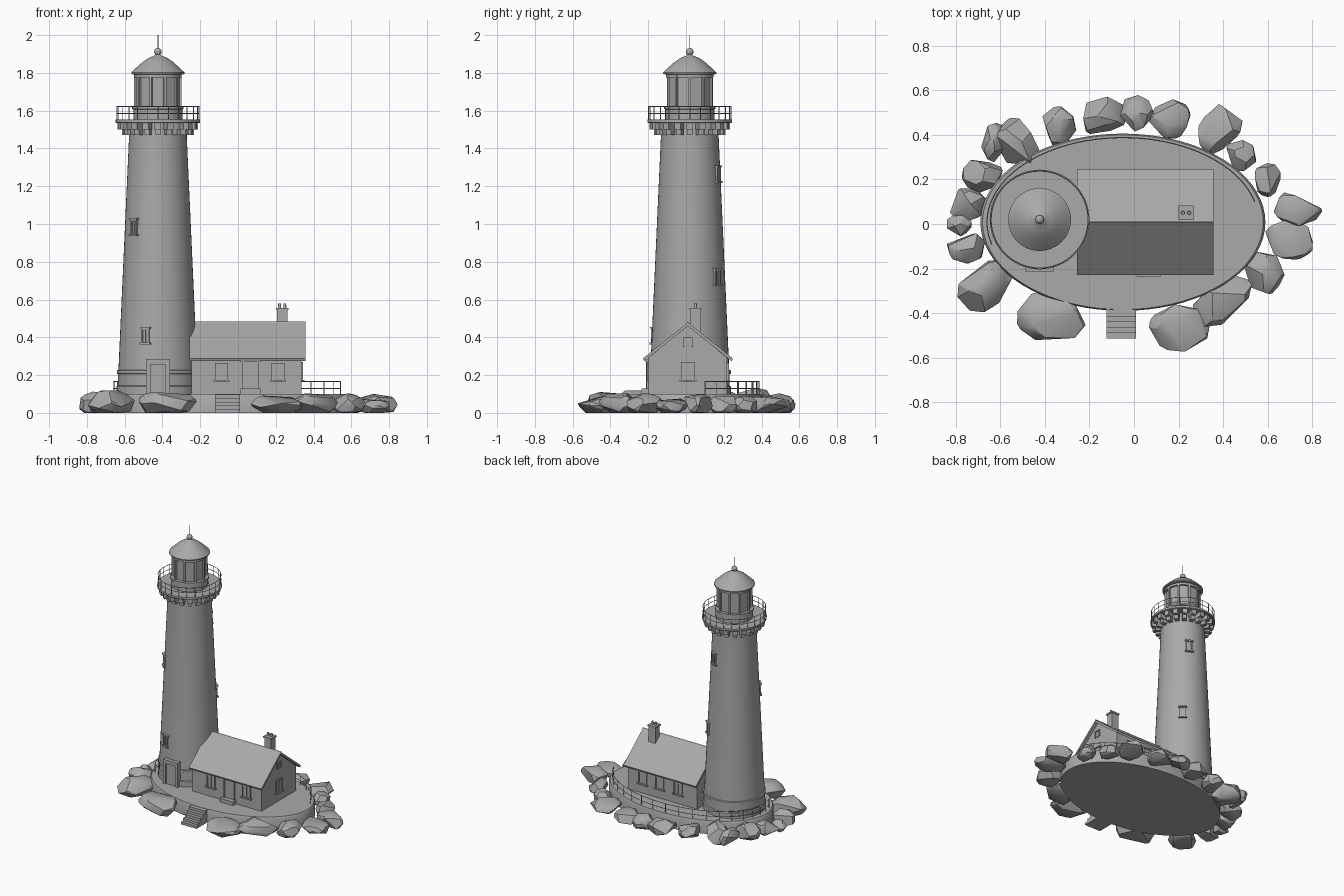
import bpy, bmesh, math, random
from mathutils import Vector, Matrix

if "Cube" in bpy.data.objects:
    bpy.data.objects.remove(bpy.data.objects["Cube"])

random.seed(4)
TX, TY = -0.424, 0.02           # tower axis
HX0, HX1, HY = -0.246, 0.336, 0.01  # house ends and centre line

grey = bpy.data.materials.new("stone_grey")
grey.diffuse_color = (0.4, 0.4, 0.4, 1)
grey.use_nodes = True
grey.node_tree.nodes["Principled BSDF"].inputs["Base Color"].default_value = grey.diffuse_color


def finish(name, bm, smooth=None):
    bmesh.ops.recalc_face_normals(bm, faces=bm.faces)
    me = bpy.data.meshes.new(name)
    bm.to_mesh(me)
    bm.free()
    me.materials.append(grey)
    ob = bpy.data.objects.new(name, me)
    bpy.context.collection.objects.link(ob)
    if smooth:
        bpy.ops.object.select_all(action='DESELECT')
        ob.select_set(True)
        bpy.context.view_layer.objects.active = ob
        bpy.ops.object.shade_smooth_by_angle(angle=math.radians(smooth))
    return ob


def add_box(bm, x0, x1, y0, y1, z0, z1, m=Matrix()):
    c = Matrix.Translation(((x0 + x1) / 2, (y0 + y1) / 2, (z0 + z1) / 2))
    s = Matrix.Diagonal((x1 - x0, y1 - y0, z1 - z0, 1))
    bmesh.ops.create_cube(bm, size=1, matrix=m @ c @ s)


def boxes(name, *dims, m=Matrix()):
    bm = bmesh.new()
    for d in dims:
        add_box(bm, *d, m=m)
    return finish(name, bm)


def lathe(name, profile, x=TX, y=TY, n=48, sx=1, sy=1, smooth=35):
    bm = bmesh.new()
    rings = [[bm.verts.new((x + sx * r * math.cos(math.tau * i / n),
                            y + sy * r * math.sin(math.tau * i / n), z))
              for i in range(n)] for r, z in profile]
    for a, b in zip(rings, rings[1:]):
        for i in range(n):
            j = (i + 1) % n
            bm.faces.new((a[i], a[j], b[j], b[i]))
    bm.faces.new(rings[0])
    bm.faces.new(rings[-1])
    return finish(name, bm, smooth)


def around(deg, x=TX, y=TY):
    # local +x points outward from the axis
    return Matrix.Translation((x, y, 0)) @ Matrix.Rotation(math.radians(deg), 4, 'Z')


def rod(name, pts, r, cyclic=False):
    cu = bpy.data.curves.new(name, 'CURVE')
    cu.dimensions = '3D'
    cu.bevel_depth, cu.bevel_resolution, cu.use_fill_caps = r, 0, True
    sp = cu.splines.new('POLY')
    sp.points.add(len(pts) - 1)
    for p, co in zip(sp.points, pts):
        p.co = (*co, 1)
    sp.use_cyclic_u = cyclic
    cu.materials.append(grey)
    bpy.context.collection.objects.link(bpy.data.objects.new(name, cu))


def railing(name, cx, cy, rx, ry, a0, a1, n, z0, z1, levels, r):
    closed = a1 - a0 >= 360
    def at(t, z):
        a = math.radians(a0 + (a1 - a0) * t)
        return (cx + rx * math.cos(a), cy + ry * math.sin(a), z)
    for i in range(n if closed else n + 1):
        rod(name + "_post", [at(i / n, z0), at(i / n, z1)], r)
    steps = 60
    for f in levels:
        rod(name + "_rail", [at(i / steps, z0 + f * (z1 - z0))
                             for i in range(steps if closed else steps + 1)], r, closed)


# Oval island platform, front steps and back fence
lathe("platform", [(1, 0), (1, 0.085), (0.985, 0.1)], -0.05, 0.008, 72, 0.64, 0.398)
boxes("front_steps", *[(-0.123, 0.01, -0.515 + 0.025 * i, -0.36, 0, 0.02 * (i + 1) - 0.002)
                       for i in range(5)])
railing("fence", -0.05, 0.008, 0.61, 0.38, 14, 195, 18, 0.09, 0.167, (0.5, 1), 0.0025)

# Tower shaft with two base bands
lathe("tower", [(0.218, 0.08), (0.218, 0.14), (0.211, 0.145), (0.211, 0.205), (0.217, 0.208),
                (0.217, 0.224), (0.209, 0.228), (0.153, 1.46), (0.153, 1.54)])

# Gallery corbels, deck and railing
bm = bmesh.new()
for i in range(20):
    m = around(18 * i)
    add_box(bm, 0.14, 0.213, -0.017, 0.017, 1.5, 1.538, m)
    add_box(bm, 0.14, 0.19, -0.014, 0.014, 1.47, 1.5, m)
finish("corbels", bm)
lathe("gallery_deck", [(0.15, 1.534), (0.22, 1.534), (0.224, 1.538), (0.224, 1.552), (0.15, 1.552)])
railing("gallery", TX, TY, 0.218, 0.218, 0, 360, 24, 1.55, 1.622, (0.5, 1), 0.0025)

# Lantern room
lathe("lantern_base", [(0.13, 1.55), (0.13, 1.607), (0.136, 1.609), (0.136, 1.622), (0.12, 1.622)])
lathe("lantern_glass", [(0.117, 1.61), (0.117, 1.8)], n=10, smooth=None)
bm = bmesh.new()
for i in range(10):
    add_box(bm, 0.11, 0.126, -0.006, 0.006, 1.615, 1.8, around(36 * i))
finish("lantern_mullions", bm)
lathe("lantern_top_ring", [(0.115, 1.775), (0.126, 1.775), (0.126, 1.8), (0.115, 1.8)])
lathe("lantern_roof", [(0.12, 1.79), (0.141, 1.794), (0.141, 1.802), (0.115, 1.827), (0.08, 1.858),
                       (0.05, 1.879), (0.02, 1.891), (0.01, 1.9)])
bm = bmesh.new()
bmesh.ops.create_uvsphere(bm, u_segments=16, v_segments=10, radius=0.02,
                          matrix=Matrix.Translation((TX, TY, 1.912)))
finish("roof_ball", bm, 60)
rod("spire", [(TX, TY, 1.92), (TX, TY, 2.0)], 0.002)


def window(name, m, w, z0, z1, sill=True):
    # frame of four bars, recessed pane, mullion and a wider sill; +x is outward
    h, t = w / 2, 0.008
    parts = [(-0.02, 0.003, -h, h, z0, z1),
             (-0.02, 0.009, -h, -h + t, z0, z1), (-0.02, 0.009, h - t, h, z0, z1),
             (-0.02, 0.009, -h, h, z1 - t, z1), (-0.02, 0.006, -0.003, 0.003, z0, z1)]
    if sill:
        parts.append((-0.02, 0.015, -h - 0.008, h + 0.008, z0 - 0.01, z0))
    boxes(name, *parts, m=m)


# Tower windows climbing in a spiral
for deg, z in ((251, 0.41), (50, 0.72), (225, 0.985), (66, 1.265)):
    r = 0.209 - (z - 0.228) * 0.0455
    m = around(deg) @ Matrix.Translation((r, 0, 0))
    window("tower_window", m, 0.044, z - 0.038, z + 0.04)
    boxes("tower_lintel", (-0.02, 0.013, -0.028, 0.028, z + 0.036, z + 0.046), m=m)

# Tower door
boxes("door_frame", (TX - 0.063, TX - 0.04, -0.213, -0.1, 0.09, 0.285),
      (TX + 0.04, TX + 0.063, -0.213, -0.1, 0.09, 0.285),
      (TX - 0.063, TX + 0.063, -0.213, -0.1, 0.257, 0.285))
boxes("tower_door", (TX - 0.04, TX + 0.04, -0.203, -0.1, 0.09, 0.257))


def extrude_x(name, outline, x0, x1):
    bm = bmesh.new()
    f = bm.faces.new([bm.verts.new((x0, HY + y, z)) for y, z in outline])
    g = bmesh.ops.extrude_face_region(bm, geom=[f])
    bmesh.ops.translate(bm, vec=(x1 - x0, 0, 0),
                        verts=[v for v in g['geom'] if isinstance(v, bmesh.types.BMVert)])
    return finish(name, bm)


# House body with gables, folded roof and ridge
extrude_x("house_walls", [(-0.208, 0.09), (0.208, 0.09), (0.208, 0.292), (0, 0.462), (-0.208, 0.292)],
          HX0, HX1)
extrude_x("house_roof", [(-0.232, 0.274), (-0.238, 0.288), (0, 0.48), (0.238, 0.288),
                         (0.232, 0.274), (0, 0.46)], -0.257, 0.357)
extrude_x("roof_ridge", [(-0.008, 0.468), (0, 0.485), (0.008, 0.468)], -0.257, 0.358)

# House windows and doors, front and back
for side, deg in ((-1, -90), (1, 90)):
    for x in (-0.088, 0.212):
        window("house_window", around(deg, x, HY + side * 0.208), 0.07, 0.175, 0.265)
    m = around(deg, 0.067, HY + side * 0.208)
    if side < 0:
        boxes("house_door", (-0.01, 0.004, -0.035, 0.035, 0.1, 0.27),
              (-0.01, 0.01, -0.045, -0.035, 0.1, 0.28), (-0.01, 0.01, 0.035, 0.045, 0.1, 0.28),
              (-0.01, 0.016, -0.053, 0.053, 0.27, 0.285), m=m)
        boxes("door_step", (-0.01, 0.038, -0.055, 0.055, 0.09, 0.128), m=m)
    else:
        window("back_window", m, 0.07, 0.175, 0.265)
window("gable_window", around(0, HX1, HY), 0.075, 0.175, 0.27)
window("attic_window", around(0, HX1, HY), 0.05, 0.35, 0.4, False)

# Chimney with cap and two pots
boxes("chimney", (0.206, 0.262, 0.024, 0.076, 0.38, 0.545), (0.2, 0.268, 0.018, 0.082, 0.545, 0.556))
for x in (0.22, 0.248):
    lathe("chimney_pot", [(0.009, 0.55), (0.007, 0.578)], x, 0.05, 12)

# Shore boulders: x, y, half sizes, height, turn in degrees
ROCKS = [(-0.14, 0.485, 0.1, 0.09, 0.1, 10), (0.01, 0.495, 0.075, 0.08, 0.1, 0),
         (0.16, 0.475, 0.09, 0.09, 0.09, 20), (0.385, 0.43, 0.12, 0.085, 0.09, 55),
         (-0.34, 0.44, 0.08, 0.085, 0.1, 0), (-0.53, 0.365, 0.13, 0.09, 0.13, 130),
         (-0.63, 0.37, 0.055, 0.09, 0.11, 0), (-0.68, 0.22, 0.09, 0.075, 0.11, 0),
         (-0.75, 0.09, 0.085, 0.07, 0.1, 0), (-0.785, 0.0, 0.055, 0.055, 0.08, 0),
         (-0.755, -0.1, 0.085, 0.08, 0.11, 0), (-0.67, -0.27, 0.14, 0.1, 0.12, 50),
         (-0.375, -0.415, 0.155, 0.115, 0.12, -10), (0.205, -0.465, 0.13, 0.105, 0.1, 0),
         (0.395, -0.34, 0.15, 0.09, 0.11, 40), (0.58, -0.215, 0.09, 0.1, 0.1, 20),
         (0.7, -0.07, 0.11, 0.085, 0.09, -10), (0.735, 0.06, 0.105, 0.085, 0.1, -15),
         (0.6, 0.2, 0.06, 0.075, 0.1, 0), (0.48, 0.31, 0.07, 0.07, 0.09, 40)]
for x, y, a, b, h, turn in ROCKS:
    bm = bmesh.new()
    for k in range(26):
        v = Vector((random.gauss(0, 1), random.gauss(0, 1), random.gauss(0, 1))).normalized()
        # low points rest flat on the ground
        bm.verts.new((v.x * a * 1.06, v.y * b * 1.06, max(0, h * (0.42 + 0.62 * v.z))))
    res = bmesh.ops.convex_hull(bm, input=bm.verts[:])
    junk = {e for e in res['geom_interior'] + res['geom_unused'] if isinstance(e, bmesh.types.BMVert)}
    bmesh.ops.delete(bm, geom=list(junk), context='VERTS')
    bmesh.ops.transform(bm, matrix=around(turn, x, y), verts=bm.verts[:])
    finish("boulder", bm, 28)
